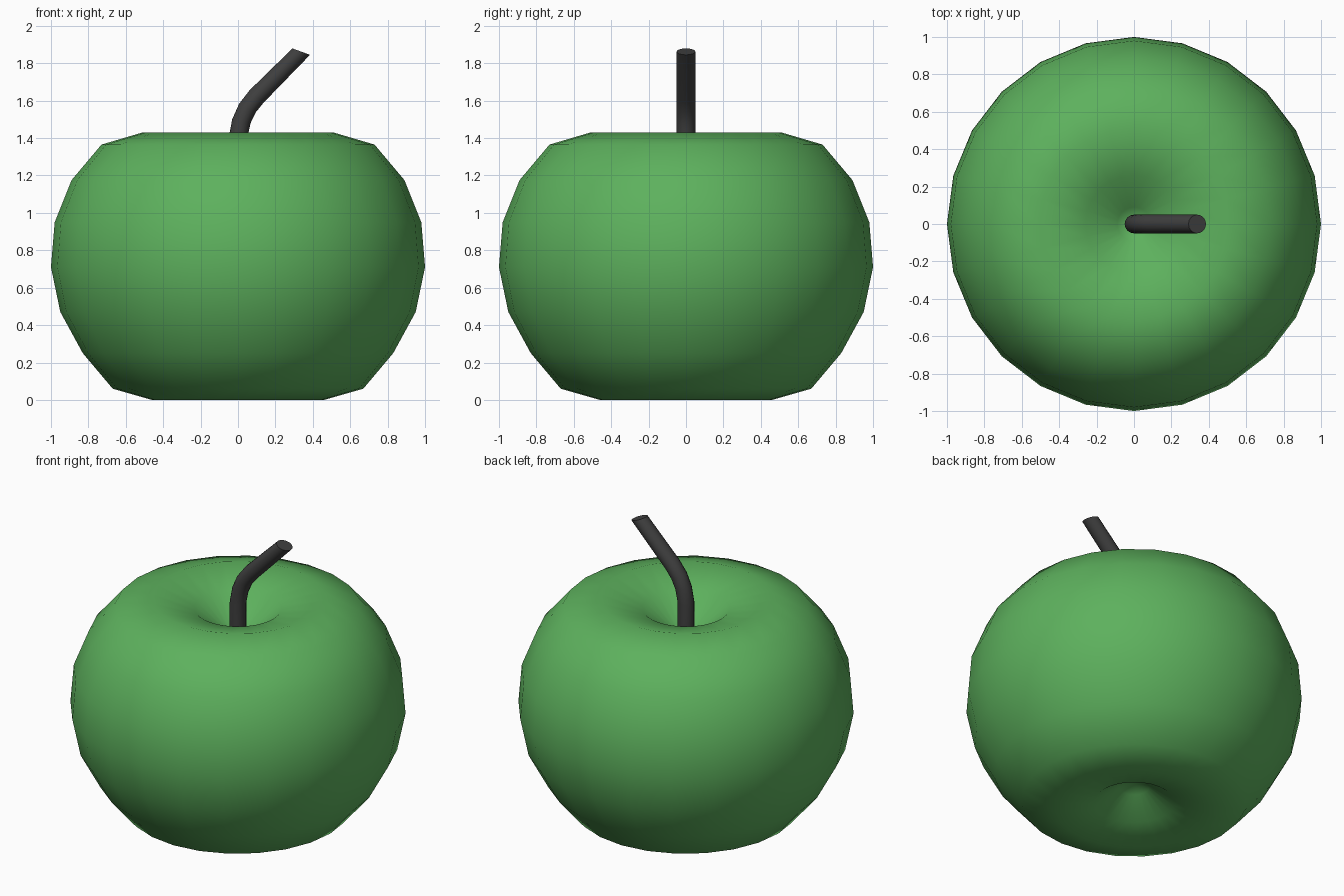
import bpy, bmesh, math

if "Cube" in bpy.data.objects:
    bpy.data.objects.remove(bpy.data.objects["Cube"])


def make_object(name, rings, colour, smooth_angle):
    """Skin a list of rings; a single-point ring becomes a pole, open ends are capped."""
    bm = bmesh.new()
    loops = [[bm.verts.new(p) for p in ring] for ring in rings]
    for a, b in zip(loops, loops[1:]):
        n = max(len(a), len(b))
        for i in range(n):
            j = (i + 1) % n
            if len(a) == 1:
                bm.faces.new((a[0], b[j], b[i]))
            elif len(b) == 1:
                bm.faces.new((a[i], a[j], b[0]))
            else:
                bm.faces.new((a[i], a[j], b[j], b[i]))
    for end in (loops[0], loops[-1]):
        if len(end) > 1:
            bm.faces.new(end)
    bmesh.ops.recalc_face_normals(bm, faces=bm.faces)
    mesh = bpy.data.meshes.new(name)
    bm.to_mesh(mesh)
    bm.free()
    obj = bpy.data.objects.new(name, mesh)
    bpy.context.collection.objects.link(obj)
    mat = bpy.data.materials.new(name + "_colour")
    mat.diffuse_color = (*colour, 1)
    mat.use_nodes = True
    mat.node_tree.nodes["Principled BSDF"].inputs["Base Color"].default_value = mat.diffuse_color
    mesh.materials.append(mat)
    bpy.ops.object.select_all(action='DESELECT')
    obj.select_set(True)
    bpy.context.view_layer.objects.active = obj
    bpy.ops.object.shade_smooth_by_angle(angle=math.radians(smooth_angle))
    return obj


def circle(r, n, x=0, z=0, tilt=0):
    """Ring of n points around (x, 0, z), leaning towards +x by tilt degrees."""
    t = math.radians(tilt)
    if r == 0:
        return [(x, 0, z)]
    pts = []
    for i in range(n):
        a = 2 * math.pi * i / n
        u = r * math.cos(a)
        pts.append((x + u * math.cos(t), r * math.sin(a), z - u * math.sin(t)))
    return pts


# Fruit body: turned profile with dimples at both ends
profile = [(0, 0.19), (0.09, 0.15), (0.24, 0.045), (0.46, 0), (0.67, 0.06),
           (0.83, 0.25), (0.95, 0.47), (1.0, 0.71), (0.98, 0.95), (0.89, 1.175),
           (0.73, 1.365), (0.51, 1.43), (0.26, 1.36), (0.09, 1.22), (0, 1.17)]
make_object("fruit_body", [circle(r, 24, z=z) for r, z in profile],
            (0.11, 0.44, 0.11), 80)

# Bent stem: x, z, lean of each cross-section
path = [(0, 1.17, 0), (0, 1.40, 2), (0.018, 1.49, 13), (0.05, 1.56, 28),
        (0.10, 1.623, 42), (0.338, 1.862, 20)]
make_object("stem", [circle(0.05, 16, x, z, t) for x, z, t in path],
            (0.05, 0.05, 0.05), 40)
